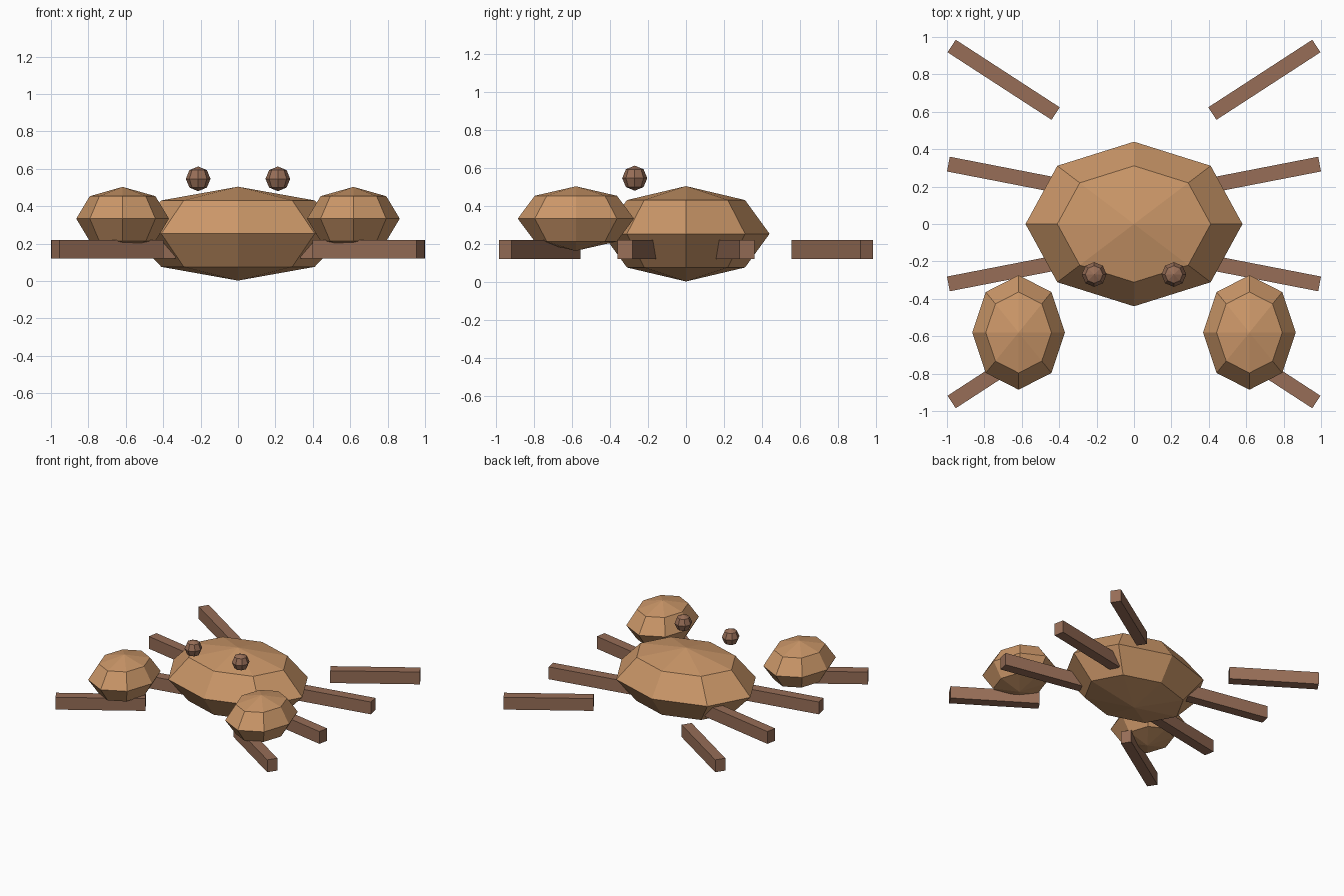
import bpy, bmesh, math
from mathutils import Matrix

if "Cube" in bpy.data.objects:
    bpy.data.objects.remove(bpy.data.objects["Cube"])


def material(name, rgb):
    m = bpy.data.materials.new(name)
    m.diffuse_color = (*rgb, 1)
    m.use_nodes = True
    m.node_tree.nodes["Principled BSDF"].inputs["Base Color"].default_value = m.diffuse_color
    return m


SHELL = material("shell_tan", (0.60, 0.31, 0.14))
LIMB = material("limb_brown", (0.31, 0.155, 0.095))


def add(name, bm, mat):
    me = bpy.data.meshes.new(name)
    bm.to_mesh(me)
    bm.free()
    me.materials.append(mat)
    ob = bpy.data.objects.new(name, me)
    bpy.context.collection.objects.link(ob)


def ellipsoid(name, centre, radii, mat):
    bm = bmesh.new()
    bmesh.ops.create_uvsphere(
        bm, u_segments=8, v_segments=4, radius=1,
        matrix=Matrix.Translation(centre) @ Matrix.Diagonal((*radii, 1)))
    add(name, bm, mat)


def bar(name, centre, size, angle, mat):
    bm = bmesh.new()
    bmesh.ops.create_cube(
        bm, size=1,
        matrix=Matrix.Translation(centre) @ Matrix.Rotation(angle, 4, 'Z')
        @ Matrix.Diagonal((*size, 1)))
    add(name, bm, mat)


# Low-poly shell
ellipsoid("body", (0, 0, 0.253), (0.58, 0.44, 0.251), SHELL)

for side, sx in (("left", -1), ("right", 1)):
    # Claws and eyes
    ellipsoid(f"{side}_claw", (sx * 0.617, -0.58, 0.333), (0.248, 0.306, 0.17), SHELL)
    ellipsoid(f"{side}_eye", (sx * 0.213, -0.27, 0.546), (0.066, 0.066, 0.066), LIMB)
    # Four splayed legs per side, front and back mirrored
    for end, sy in (("front", -1), ("back", 1)):
        for part, x, y, deg in (("outer", 0.697, 0.771, 33), ("inner", 0.667, 0.257, 11)):
            bar(f"{end}_{side}_{part}_leg", (sx * x, sy * y, 0.17),
                (0.663, 0.08, 0.10), sx * sy * math.radians(deg), LIMB)
